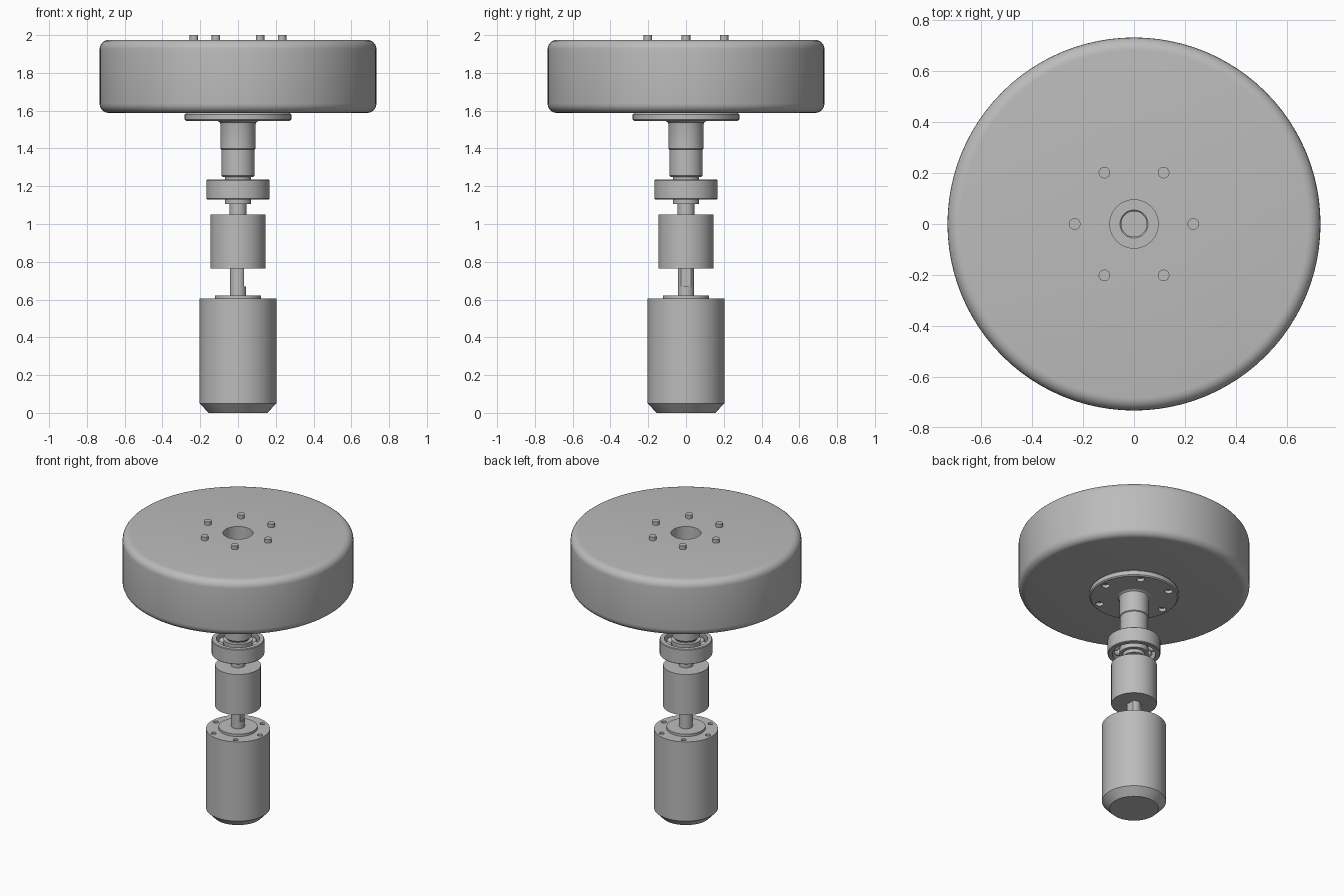
import bpy, bmesh
from math import cos, sin, tau, radians
from mathutils import Matrix

cube = bpy.data.objects.get("Cube")
if cube:
    bpy.data.objects.remove(cube, do_unlink=True)

steel = bpy.data.materials.new("steel_grey")
steel.use_nodes = True
GREY = (0.5, 0.5, 0.5, 1)
steel.diffuse_color = GREY
steel.node_tree.nodes["Principled BSDF"].inputs["Base Color"].default_value = GREY


def make_object(name, bm):
    bmesh.ops.recalc_face_normals(bm, faces=bm.faces)
    mesh = bpy.data.meshes.new(name)
    bm.to_mesh(mesh)
    bm.free()
    mesh.materials.append(steel)
    obj = bpy.data.objects.new(name, mesh)
    bpy.context.collection.objects.link(obj)
    return obj


def lathe(name, profile, steps=64, closed=False):
    """Turn a (radius, height) profile around the z axis."""
    bm = bmesh.new()
    verts = [bm.verts.new((r, 0, z)) for r, z in profile]
    pairs = list(zip(verts, verts[1:]))
    if closed:
        pairs.append((verts[-1], verts[0]))
    edges = [bm.edges.new(p) for p in pairs]
    bmesh.ops.spin(bm, geom=verts + edges, cent=(0, 0, 0), axis=(0, 0, 1),
                   angle=tau, steps=steps, use_duplicate=False)
    bmesh.ops.remove_doubles(bm, verts=bm.verts, dist=1e-5)
    return make_object(name, bm)


def pin_circle(name, ring_radius, radius, z0, z1, count=6):
    """Upright cylinders spaced evenly on a circle."""
    bm = bmesh.new()
    for i in range(count):
        a = tau * i / count
        place = Matrix.Translation((ring_radius * cos(a), ring_radius * sin(a), (z0 + z1) / 2))
        bmesh.ops.create_cone(bm, cap_ends=True, segments=24, radius1=radius,
                              radius2=radius, depth=z1 - z0, matrix=place)
    return make_object(name, bm)


def cut(obj, cutter):
    mod = obj.modifiers.new("cut", 'BOOLEAN')
    mod.operation = 'DIFFERENCE'
    mod.solver = 'EXACT'
    mod.object = cutter
    bpy.context.view_layer.objects.active = obj
    bpy.ops.object.modifier_apply(modifier=mod.name)
    bpy.data.objects.remove(cutter, do_unlink=True)


def arc(r, z, size, start):
    """Quarter-round corner, angles in degrees."""
    return [(r + size * cos(radians(start + d)), z + size * sin(radians(start + d)))
            for d in range(0, 91, 15)]


parts = []

# Wheel: thick rounded disc with a centre bore
OUTER, BORE, LOW, HIGH, ROUND = 0.733, 0.095, 1.588, 1.975, 0.05
parts.append(lathe("wheel", [(BORE, LOW)] + arc(OUTER - ROUND, LOW + ROUND, ROUND, -90)
                   + arc(OUTER - ROUND, HIGH - ROUND, ROUND, 0) + [(BORE, HIGH)],
                   steps=96, closed=True))

# Studs through the flange and the wheel
parts.append(pin_circle("wheel_studs", 0.233, 0.0225, 1.565, 2.0))

# Spindle with flange, filleted neck, stepped lower end and blind bore
spindle = lathe("spindle", [
    (0, 1.08), (0.045, 1.08), (0.045, 1.105), (0.07, 1.105), (0.07, 1.25),
    (0.083, 1.25), (0.088, 1.256), (0.088, 1.395), (0.093, 1.4), (0.093, 1.525),
    (0.097, 1.538), (0.108, 1.545), (0.275, 1.545), (0.282, 1.552), (0.282, 1.58),
    (0.275, 1.588), (0.055, 1.588), (0.05, 1.583), (0.05, 1.3), (0, 1.3)])
cut(spindle, pin_circle("flange_hole_cutter", 0.233, 0.025, 1.5, 1.57))
parts.append(spindle)

# Ball bearing
parts.append(lathe("bearing_outer_ring", [
    (0.137, 1.13), (0.163, 1.13), (0.167, 1.134), (0.167, 1.231), (0.163, 1.235),
    (0.137, 1.235), (0.137, 1.205), (0.143, 1.183), (0.137, 1.16)], closed=True))
parts.append(lathe("bearing_inner_ring", [
    (0.069, 1.13), (0.093, 1.13), (0.093, 1.16), (0.087, 1.183), (0.093, 1.205),
    (0.093, 1.235), (0.069, 1.235)], closed=True))
bm = bmesh.new()
BALLS = 10
for i in range(BALLS):
    a = tau * i / BALLS
    bmesh.ops.create_uvsphere(bm, u_segments=20, v_segments=12, radius=0.028,
                              matrix=Matrix.Translation((0.115 * cos(a), 0.115 * sin(a), 1.183)))
parts.append(make_object("bearing_balls", bm))

# Coupling and the thin spindle tail entering it
parts.append(lathe("coupling", [(0, 0.765), (0.145, 0.765), (0.145, 1.05), (0, 1.05)]))
parts.append(lathe("spindle_tail", [(0, 1.04), (0.045, 1.04), (0.045, 1.09), (0, 1.09)]))

# Motor shaft with a flat on one side
shaft = lathe("motor_shaft", [(0, 0.6), (0.043, 0.6), (0.043, 0.8), (0, 0.8)])
bm = bmesh.new()
bmesh.ops.create_cube(bm, size=0.2, matrix=Matrix.Translation((0.133, 0, 0.77)))
cut(shaft, make_object("shaft_flat_cutter", bm))
parts.append(shaft)

# Motor body with chamfered base, raised boss and mounting holes
motor = lathe("motor_body", [(0, 0), (0.155, 0), (0.203, 0.05), (0.203, 0.605),
                             (0.123, 0.605), (0.123, 0.622), (0, 0.622)])
cut(motor, pin_circle("motor_hole_cutter", 0.17, 0.016, 0.55, 0.65))
parts.append(motor)

# Smooth curved sides, keep machined edges crisp
bpy.ops.object.select_all(action='DESELECT')
for part in parts:
    part.select_set(True)
bpy.context.view_layer.objects.active = parts[0]
bpy.ops.object.shade_smooth_by_angle(angle=radians(30))
